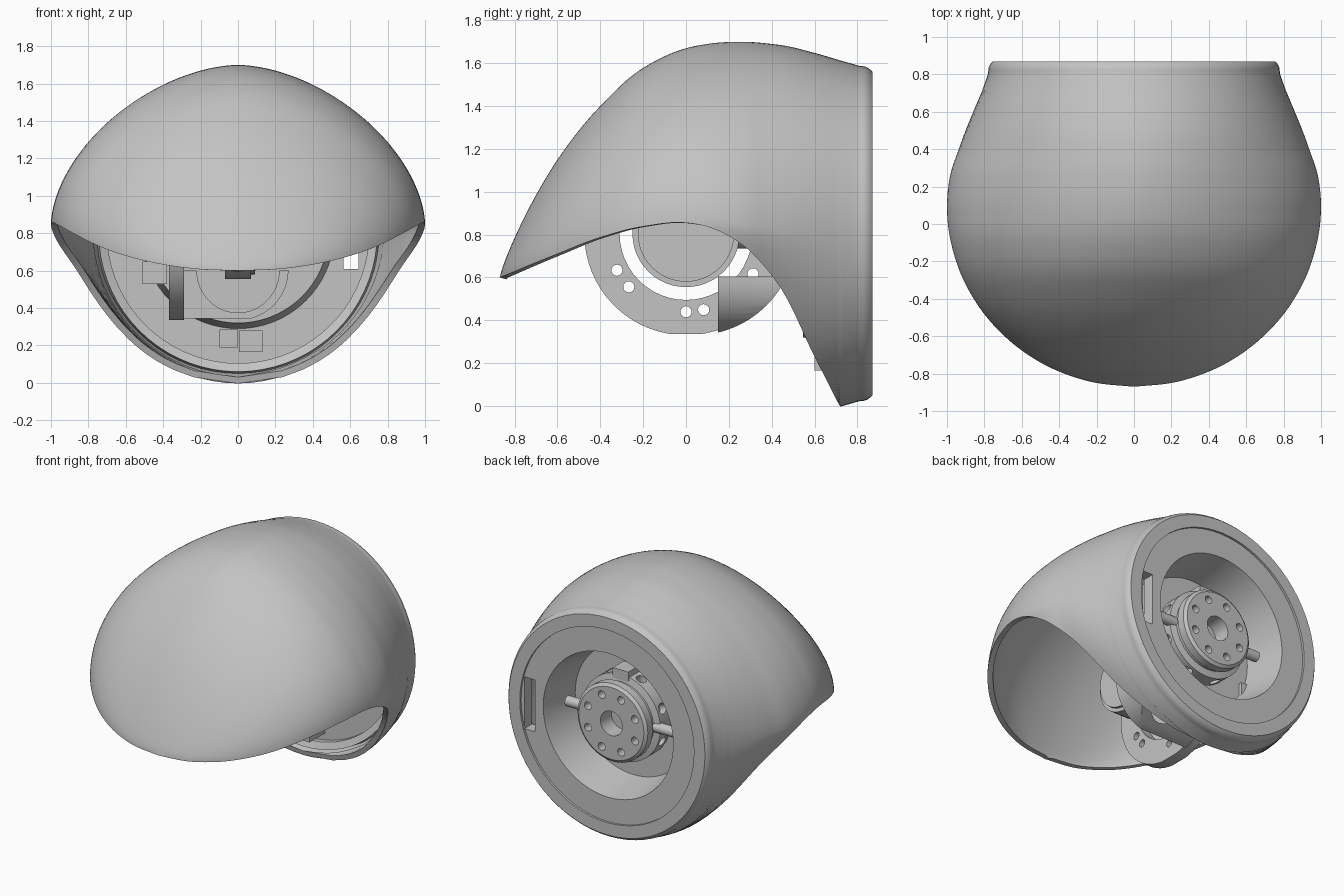
import bpy, bmesh, math
from mathutils import Matrix, Vector

cube = bpy.data.objects.get("Cube")
if cube:
    bpy.data.objects.remove(cube, do_unlink=True)

AXIS_Z = 0.805
CENTRE = Vector((0, 0, AXIS_Z))

grey = bpy.data.materials.new("light grey")
grey.use_nodes = True
grey.diffuse_color = (0.55, 0.55, 0.55, 1)
grey.node_tree.nodes["Principled BSDF"].inputs["Base Color"].default_value = grey.diffuse_color


def make(name, bm):
    bmesh.ops.remove_doubles(bm, verts=bm.verts, dist=0.0005)
    bmesh.ops.recalc_face_normals(bm, faces=bm.faces)
    mesh = bpy.data.meshes.new(name)
    bm.to_mesh(mesh)
    bm.free()
    mesh.materials.append(grey)
    ob = bpy.data.objects.new(name, mesh)
    bpy.context.collection.objects.link(ob)
    return ob


def finish(ob, angle=35):
    bpy.ops.object.select_all(action='DESELECT')
    bpy.context.view_layer.objects.active = ob
    ob.select_set(True)
    for mod in list(ob.modifiers):
        bpy.ops.object.modifier_apply(modifier=mod.name)
    bpy.ops.object.shade_smooth_by_angle(angle=math.radians(angle))


def add_cyl(bm, start, end, r, segs=24):
    start, end = Vector(start), Vector(end)
    d = end - start
    turn = d.to_track_quat('Z', 'Y').to_matrix().to_4x4()
    bmesh.ops.create_cone(bm, cap_ends=True, segments=segs, radius1=r, radius2=r, depth=d.length,
                          matrix=Matrix.Translation((start + end) / 2) @ turn)


def add_box(bm, low, high):
    low, high = Vector(low), Vector(high)
    bmesh.ops.create_cube(bm, size=1, matrix=Matrix.Translation((low + high) / 2)
                          @ Matrix.Diagonal((*(high - low), 1)))


def lathe(name, profile, segs=72):
    """Turn a closed (radius, y) profile round the long axis."""
    bm = bmesh.new()
    vs = [bm.verts.new((r, y, AXIS_Z)) for r, y in profile]
    edges = [bm.edges.new((a, b)) for a, b in zip(vs, vs[1:] + vs[:1])]
    bmesh.ops.spin(bm, geom=vs + edges, cent=CENTRE, axis=(0, 1, 0),
                   angle=math.tau, steps=segs, use_merge=False)
    return make(name, bm)


def combine(ob, bm, operation='DIFFERENCE'):
    cutter = make("cutter", bm)
    cutter.hide_render = True
    mod = ob.modifiers.new("cut", 'BOOLEAN')
    mod.operation, mod.solver, mod.object = operation, 'EXACT', cutter
    finish(ob)
    bpy.data.objects.remove(cutter, do_unlink=True)


# Outer shell: stations of y, top height, lower edge height, half width
stations = [Vector(s) for s in (
    (-.87, .6, .6, 0), (-.85, .665, .607, .2), (-.8, .785, .628, .373), (-.7, .985, .67, .566),
    (-.6, 1.15, .71, .692), (-.4, 1.4, .787, .857), (-.2, 1.578, .838, .951), (0, 1.67, .855, .995),
    (.1, 1.69, .837, 1), (.25, 1.7, .762, .985), (.4, 1.69, .61, .937),
    (.6, 1.648, .23, .86), (.72, 1.613, -.01, .81),
    (.8, 1.59, -.2, .782), (.86, 1.57, -.3, .764), (.87, 1.56, -.3, .755))]


def smooth_path(keys, steps):
    """Cubic path through the keys with tangents weighted by spacing."""
    spans = [(b - a).length for a, b in zip(keys, keys[1:])]
    slopes = [(b - a) / d for a, b, d in zip(keys, keys[1:], spans)]
    tangents = [slopes[0]]
    for i in range(1, len(slopes)):
        u, v = spans[i - 1], spans[i]
        tangents.append((slopes[i - 1] * v + slopes[i] * u) / (u + v))
    tangents.append(slopes[-1])
    for i, d in enumerate(spans):
        for s in range(steps):
            t = s / steps
            blend = t * t * (3 - 2 * t)
            yield (keys[i].lerp(keys[i + 1], blend) + tangents[i] * d * t * (1 - t) ** 2
                   - tangents[i + 1] * d * t * t * (1 - t))
    yield keys[-1]


def ease(v):
    v = max(0, min(1, v))
    return v * v * (3 - 2 * v)


def shell_ring(y, top, edge, w, n=72):
    mid = edge if y < .05 else .85 - .045 * ease((y - .05) / .5)
    h = top - mid
    upper = 1.84 - .1 * math.exp(-((y - .1) / .4) ** 2) + .16 * ease((y - .2) / .65)
    lower = 1.5 + .5 * ease((y - .35) / .45)
    ratio = max(0, min(1, (mid - edge) / h)) if h > .001 else 0
    start = -math.asin(ratio ** (lower / 2))
    for k in range(n + 1):
        a = start + (math.pi - 2 * start) * k / n
        c, s = math.cos(a), math.sin(a)
        p = 2 / (upper if s >= 0 else lower)
        yield (math.copysign(abs(c) ** p, c) * w, y, mid + math.copysign(abs(s) ** p, s) * h)


bm = bmesh.new()
rings = [[bm.verts.new(co) for co in shell_ring(*s)] for s in smooth_path(stations, 6)]
for r0, r1 in zip(rings, rings[1:]):
    for k in range(len(r0) - 1):
        bm.faces.new((r0[k], r0[k + 1], r1[k + 1], r1[k]))
shell = make("outer_shell", bm)
# Faces must point away from the middle so that the wall grows inward
f = max(shell.data.polygons, key=lambda q: q.center.z)
if f.normal.z < 0:
    shell.data.flip_normals()
solid = shell.modifiers.new("wall", 'SOLIDIFY')
solid.thickness, solid.offset = .035, -1
finish(shell, 40)

# Back wall: flat rim, shallow step, deep conical recess
wall = lathe("back_wall", [
    (.755, .87), (.67, .87), (.67, .855), (.5, .855), (.45, .575), (0, .575),
    (0, .545), (.485, .545), (.515, .77), (.7, .77), (.7, .735), (.745, .715), (.755, .77)])
bm = bmesh.new()
add_box(bm, (.565, .65, .61), (.645, 1, .97))
combine(wall, bm)

# Rotor hub with a bolt circle
hub = lathe("hub", [(0, .82), (.25, .82), (.27, .805), (.27, .75), (.255, .74), (.255, .72),
                    (.3, .71), (.3, .6), (.27, .56), (0, .56)], 48)
bm = bmesh.new()
add_cyl(bm, (0, .7, AXIS_Z), (0, .9, AXIS_Z), .085)
for i in range(8):
    a = math.tau * (i + .5) / 8
    out = Vector((math.cos(a), 0, math.sin(a)))
    p = CENTRE + out * .195
    add_cyl(bm, p + Vector((0, .76, 0)), p + Vector((0, .9, 0)), .027, 16)
    side = CENTRE + Vector((0, .655, 0))
    add_cyl(bm, side + out * .25, side + out * .35, .035, 16)
combine(hub, bm)

# Pins and tab round the hub
bm = bmesh.new()
for s in (-1, 1):
    add_cyl(bm, (s * .25, .7, AXIS_Z), (s * .42, .7, AXIS_Z), .035)
add_box(bm, (-.06, .6, 1.07), (.06, .72, 1.14))
finish(make("hub_pins", bm))

# Round side plate with flat bottom, large bore and bolt holes
bm = bmesh.new()
add_cyl(bm, (-.37, 0, AXIS_Z), (-.29, 0, AXIS_Z), .475, 64)
plate = make("side_plate", bm)
bm = bmesh.new()
add_cyl(bm, (-.5, 0, AXIS_Z), (-.2, 0, AXIS_Z), .31, 48)
add_box(bm, (-.5, -.6, .2), (-.2, .6, .335))
for deg in (208, 223, 270, 283, 329, 28, 43, 90, 103, 149):
    a = math.radians(deg)
    y, z = .365 * math.cos(a), AXIS_Z + .365 * math.sin(a)
    add_cyl(bm, (-.5, y, z), (-.2, y, z), .026, 16)
combine(plate, bm)

# U-shaped bracket from the plate to the back wall, rounded to the plate's outline
quarter = [math.pi * (1.5 + i / 24) for i in range(13)]
half = [math.pi * (2 - i / 24) for i in range(25)]
outline = [(-.3, .6), (-.3, .335)] + [(.27 * math.cos(a), .605 + .27 * math.sin(a)) for a in quarter]
outline += [(.22 * math.cos(a), .6 + .225 * math.sin(a)) for a in half]
bm = bmesh.new()
face = bm.faces.new([bm.verts.new((x, .15, z)) for x, z in outline])
res = bmesh.ops.extrude_face_region(bm, geom=[face])
bmesh.ops.translate(bm, vec=(0, .4, 0),
                    verts=[g for g in res["geom"] if isinstance(g, bmesh.types.BMVert)])
bracket = make("bracket", bm)
bm = bmesh.new()
add_cyl(bm, (-.6, .04, AXIS_Z), (.6, .04, AXIS_Z), .475, 64)
combine(bracket, bm, 'INTERSECT')

# Pivot disc and neck to the back wall
bm = bmesh.new()
add_cyl(bm, (-.07, 0, AXIS_Z), (.07, 0, AXIS_Z), .25, 48)
add_cyl(bm, (.07, 0, AXIS_Z), (.09, 0, AXIS_Z), .225, 48)
add_cyl(bm, (0, .1, AXIS_Z), (0, .56, AXIS_Z), .07)
finish(make("pivot_disc", bm))

# Small lugs inside
bm = bmesh.new()
add_box(bm, (-.51, .46, .53), (-.38, .6, .65))
add_box(bm, (-.1, .61, .19), (0, .79, .285))
add_box(bm, (.005, .6, .165), (.13, .79, .28))
finish(make("inner_lugs", bm))
